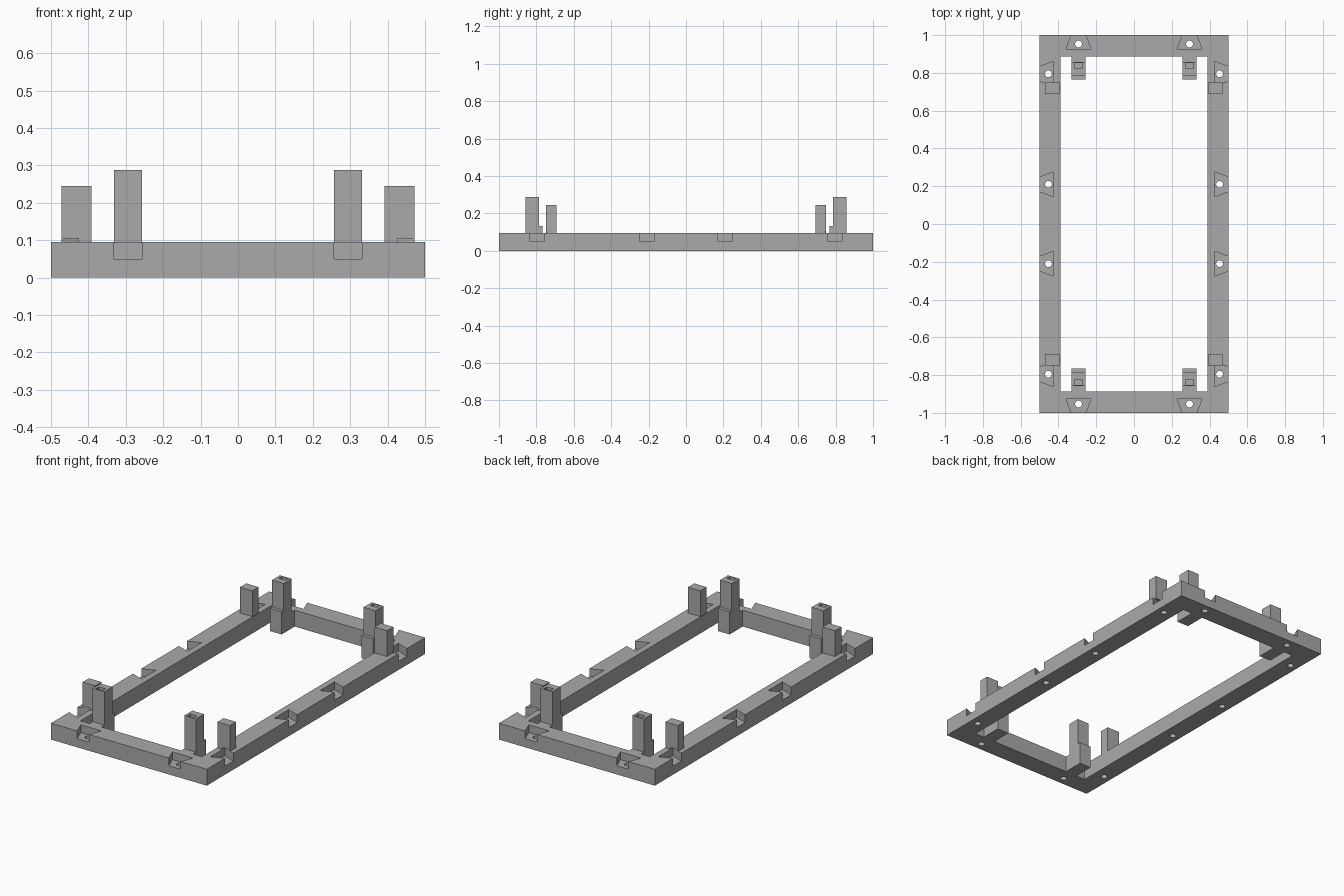
import bpy, bmesh, math
from mathutils import Matrix, Vector

cube = bpy.data.objects.get("Cube")
if cube:
    bpy.data.objects.remove(cube, do_unlink=True)

grey = bpy.data.materials.new("matte grey")
grey.use_nodes = True
GREY = (0.4, 0.4, 0.4, 1)
grey.diffuse_color = GREY
grey.node_tree.nodes["Principled BSDF"].inputs["Base Color"].default_value = GREY

HEIGHT = 0.095
SIGNS = [(sx, sy) for sx in (-1, 1) for sy in (-1, 1)]


def prism(bm, points, direction):
    """Extrude a closed outline of 3D points along a direction."""
    face = bm.faces.new([bm.verts.new(p) for p in points])
    top = bmesh.ops.extrude_face_region(bm, geom=[face])
    verts = [v for v in top["geom"] if isinstance(v, bmesh.types.BMVert)]
    bmesh.ops.translate(bm, verts=verts, vec=Vector(direction))


def box(bm, x0, x1, y0, y1, z0, z1):
    prism(bm, [(x0, y0, z0), (x1, y0, z0), (x1, y1, z0), (x0, y1, z0)], (0, 0, z1 - z0))


def finish(bm, name):
    bmesh.ops.recalc_face_normals(bm, faces=bm.faces[:])
    mesh = bpy.data.meshes.new(name)
    bm.to_mesh(mesh)
    bm.free()
    mesh.materials.append(grey)
    obj = bpy.data.objects.new(name, mesh)
    bpy.context.collection.objects.link(obj)
    return obj


def cut(obj, cutters):
    for cutter in cutters:
        mod = obj.modifiers.new(cutter.name, 'BOOLEAN')
        mod.operation = 'DIFFERENCE'
        mod.solver = 'EXACT'
        mod.object = cutter


# Joint positions: edge midpoint and outward angle
joints = [(sx * 0.5, sy * y, 0 if sx > 0 else math.pi)
          for sx, sy in SIGNS for y in (0.21, 0.795)]
joints += [(sx * 0.294, sy * 1.0, sy * math.pi / 2) for sx, sy in SIGNS]

# Dovetail pocket cutters, wider on the inside
bm = bmesh.new()
for x, y, angle in joints:
    place = Matrix.Translation((x, y, 0.05)) @ Matrix.Rotation(angle, 4, 'Z')
    outline = [(0.03, -0.038), (0, -0.038), (-0.074, -0.066),
               (-0.074, 0.066), (0, 0.038), (0.03, 0.038)]
    prism(bm, [place @ Vector((u, v, 0)) for u, v in outline], (0, 0, 0.055))
dovetails = finish(bm, "dovetail_cutter")

# Screw hole cutters
bm = bmesh.new()
for x, y, angle in joints:
    place = Matrix.Translation((x, y, 0.03)) @ Matrix.Rotation(angle, 4, 'Z')
    bmesh.ops.create_cone(bm, cap_ends=True, segments=24, radius1=0.018, radius2=0.018,
                          depth=0.1, matrix=place @ Matrix.Translation((-0.047, 0, 0)))
holes = finish(bm, "screw_hole_cutter")

# Slot cutters for the tall post tops
bm = bmesh.new()
for sx, sy in SIGNS:
    y = sy * 0.838
    box(bm, sx * 0.294 - 0.021, sx * 0.294 + 0.021, y - 0.014, y + 0.014, 0.24, 0.32)
slots = finish(bm, "post_slot_cutter")

# Rectangular base frame
bm = bmesh.new()
box(bm, -0.5, 0.5, -1, 1, 0, HEIGHT)
frame = finish(bm, "base_frame")
bm = bmesh.new()
box(bm, -0.39, 0.39, -0.886, 0.886, -0.05, 0.2)
opening = finish(bm, "opening_cutter")
cut(frame, [opening, dovetails, holes])

# Tall slotted posts with a stepped foot, and short posts on the side rails
parts = [frame]
post_side = [(0.886, 0), (0.766, 0), (0.766, 0.132), (0.785, 0.132), (0.785, 0.288),
             (0.858, 0.288), (0.858, HEIGHT), (0.886, HEIGHT)]
for sx, sy in SIGNS:
    label = ("back" if sy > 0 else "front") + ("_left" if sx > 0 else "_right")
    bm = bmesh.new()
    prism(bm, [(sx * 0.294 - 0.0375, sy * y, z) for y, z in post_side], (0.075, 0, 0))
    tall = finish(bm, label + "_tall_post")
    cut(tall, [slots])

    bm = bmesh.new()
    xs = sorted((sx * 0.392, sx * 0.472))
    ys = sorted((sy * 0.692, sy * 0.749))
    box(bm, *xs, *ys, HEIGHT, 0.245)
    short = finish(bm, label + "_short_post")
    cut(short, [dovetails])
    parts += [tall, short]

# Apply the cuts and drop the cutters
graph = bpy.context.evaluated_depsgraph_get()
for obj in parts:
    mesh = bpy.data.meshes.new_from_object(obj.evaluated_get(graph))
    obj.modifiers.clear()
    obj.data = mesh
for cutter in (dovetails, holes, slots, opening):
    bpy.data.objects.remove(cutter, do_unlink=True)
